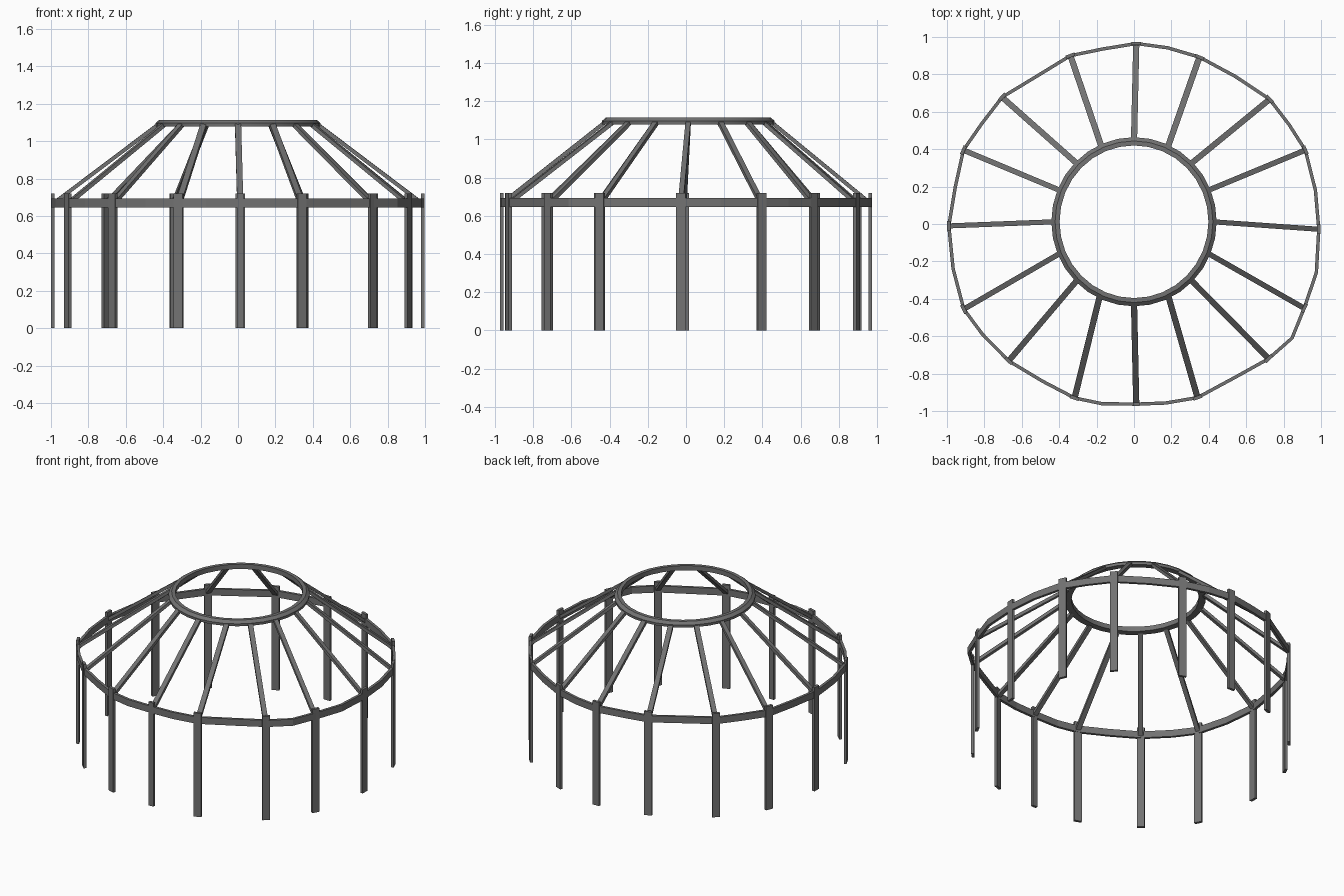
import bpy, math
from mathutils import Vector

if "Cube" in bpy.data.objects:
    bpy.data.objects.remove(bpy.data.objects["Cube"])

# Slightly irregular outer ring path: even entries carry a post, odd ones lie between
PATH = [(0.012, .965), (.18, .942), (.35, .892), (.54, .79), (.725, .667), (.83, .53),
        (.916, .395), (.97, .18), (.988, -.028), (.975, -.26), (.91, -.45), (.845, -.61),
        (.72, -.72), (.54, -.82), (.34, -.928), (.17, -.957), (.012, -.963), (-.17, -.961),
        (-.318, -.93), (-.49, -.84), (-.67, -.732), (-.81, -.59), (-.91, -.455), (-.967, -.24),
        (-.99, -.01), (-.955, .2), (-.912, .395), (-.815, .535), (-.705, .678), (-.52, .79),
        (-.34, .90), (-.17, .935)]
GREY = bpy.data.materials.new("dark_grey")
GREY.diffuse_color = (.17, .17, .17, 1)
GREY.use_nodes = True
GREY.node_tree.nodes["Principled BSDF"].inputs["Base Color"].default_value = GREY.diffuse_color


def make(name, verts, faces):
    me = bpy.data.meshes.new(name)
    me.from_pydata(verts, [], faces)
    me.materials.append(GREY)
    ob = bpy.data.objects.new(name, me)
    bpy.context.collection.objects.link(ob)
    return ob


def ring(name, path, profile):
    """Sweep a closed (radial offset, z) profile along a closed clockwise path."""
    n, k = len(path), len(profile)
    verts, faces = [], []
    for i in range(n):
        a, b = Vector(path[i - 1]), Vector(path[(i + 1) % n])
        t = (b - a).normalized()
        out = Vector((-t.y, t.x))
        for o, z in profile:
            p = Vector(path[i]) + out * o
            verts.append((p.x, p.y, z))
        for j in range(k):
            m, l = (i + 1) % n, (j + 1) % k
            faces.append((i * k + j, i * k + l, m * k + l, m * k + j))
    return make(name, verts, faces)


def beam(name, p, q, side, up, w, h):
    """Rectangular bar from p to q with width w along side and depth h along up."""
    verts = [c + side * (sx * w / 2) + up * (sy * h / 2)
             for c in (p, q) for sx, sy in ((-1, -1), (1, -1), (1, 1), (-1, 1))]
    faces = [(3, 2, 1, 0), (4, 5, 6, 7)] + [(i, (i + 1) % 4, 4 + (i + 1) % 4, 4 + i) for i in range(4)]
    return make(name, verts, faces)


def crown_point(a):
    return .42 * math.sin(a), .012 + .43 * math.cos(a)


# Eave band tying the posts together
ring("eave_ring", PATH, [(-.009, .646), (.009, .646), (.009, .692), (-.009, .692)])

# Crown ring, sloping off on its outer side and smooth around
crown = [crown_point(i * math.pi / 16) for i in range(32)]
crown_ob = ring("crown_ring", crown, [(-.022, 1.08), (.02, 1.078), (.022, 1.096), (.002, 1.113), (-.022, 1.113)])
bpy.context.view_layer.objects.active = crown_ob
crown_ob.select_set(True)
bpy.ops.object.shade_smooth_by_angle(angle=math.radians(40))

# Posts and rafters
Z = Vector((0, 0, 1))
for i in range(16):
    x, y = PATH[2 * i]
    out = Vector((x, y, 0)).normalized()
    tan = Vector((-out.y, out.x, 0))
    width = .036 if i == 8 else .05
    beam(f"post_{i + 1}", Vector((x, y, 0)), Vector((x, y, .72)), tan, out, width, .018)
    # rafters beside the front and back ones lean a little sideways at the crown
    a = math.radians(i * 22.5 + {1: 2.5, 7: -3, 9: 3, 15: -1.5}.get(i, 0))
    foot = Vector((x, y, .668)) - out * .004
    head = Vector((*crown_point(a), 1.094))
    d = (head - foot).normalized()
    side = d.cross(Z).normalized()
    beam(f"rafter_{i + 1}", foot, head, side, side.cross(d), .033 - .006 * abs(math.sin(a)) ** 4, .02)
